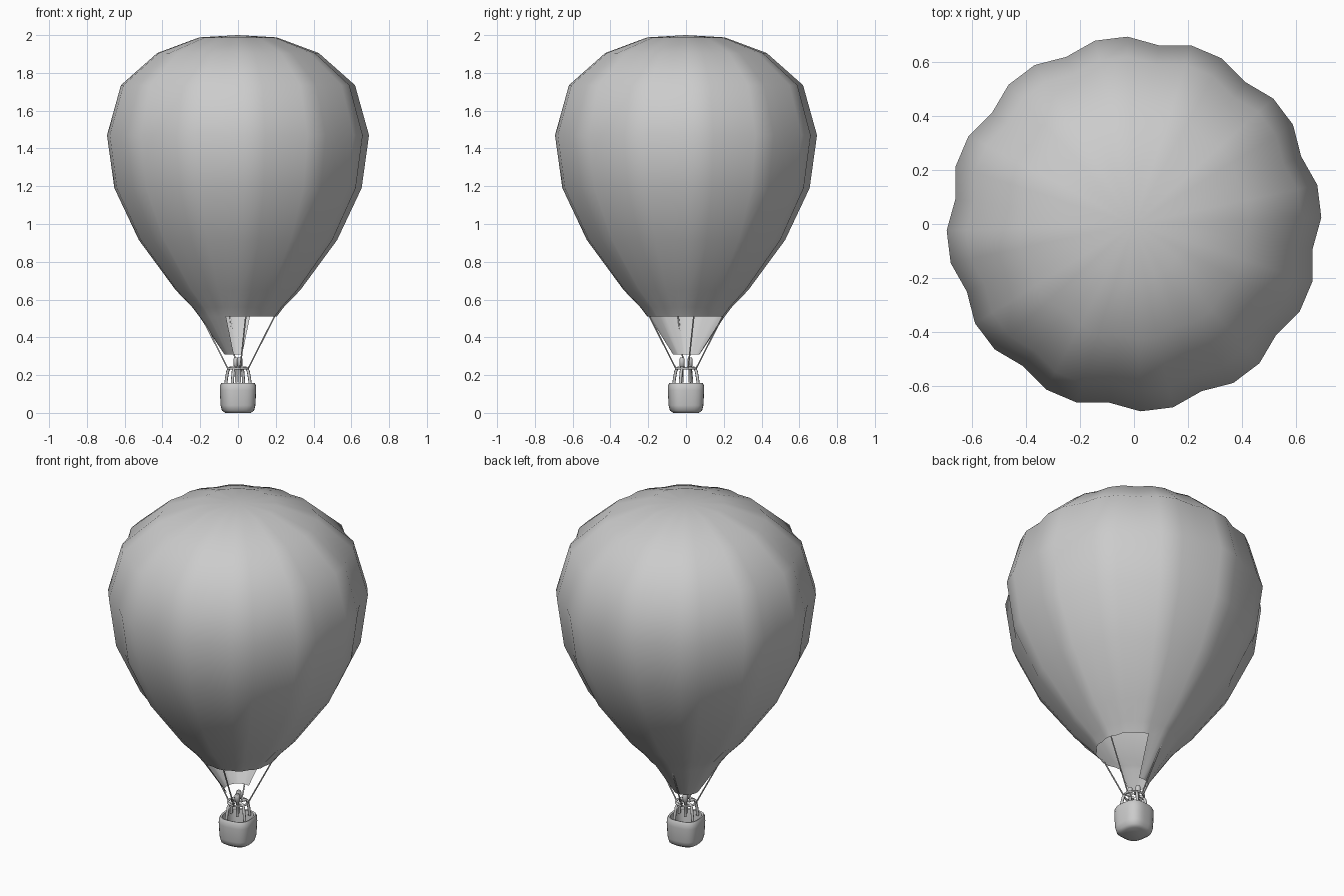
import bpy, bmesh, math
from mathutils import Vector

if "Cube" in bpy.data.objects:
    bpy.data.objects.remove(bpy.data.objects["Cube"])

SEG = 36      # 12 gores, three columns each
TURN = -8     # angle of the first seam, degrees


def finish(bm, name, angle=60):
    bmesh.ops.recalc_face_normals(bm, faces=bm.faces)
    me = bpy.data.meshes.new(name)
    bm.to_mesh(me)
    bm.free()
    ob = bpy.data.objects.new(name, me)
    bpy.context.collection.objects.link(ob)
    bpy.ops.object.select_all(action='DESELECT')
    ob.select_set(True)
    bpy.context.view_layer.objects.active = ob
    bpy.ops.object.shade_smooth_by_angle(angle=math.radians(angle))
    return ob


def polar(r, deg, z):
    a = math.radians(deg)
    return Vector((r * math.cos(a), r * math.sin(a), z))


def bridge(bm, rows, closed=True):
    for lo, hi in zip(rows, rows[1:]):
        n = len(lo)
        for i in range(n if closed else n - 1):
            j = (i + 1) % n
            bm.faces.new((lo[i], lo[j], hi[j], hi[i]))


def tube(name, points, radius, sides=8):
    # round bar swept along a path
    bm = bmesh.new()
    pts = [Vector(p) for p in points]
    rows = []
    for i, p in enumerate(pts):
        d = (pts[min(i + 1, len(pts) - 1)] - pts[max(i - 1, 0)]).normalized()
        u = d.orthogonal().normalized() if i == 0 else (u - d * u.dot(d)).normalized()
        v = d.cross(u)
        rows.append([bm.verts.new(p + radius * (u * math.cos(t) + v * math.sin(t)))
                     for t in (math.tau * k / sides for k in range(sides))])
    bridge(bm, rows)
    bm.faces.new(rows[0])
    bm.faces.new(rows[-1])
    return finish(bm, name)


def lathe(name, profile, sides, loc=(0, 0, 0), power=2, turn=0):
    # profile rings; power above 2 squares the section off
    bm = bmesh.new()
    rows = []
    for r, z in profile:
        row = []
        for k in range(sides):
            a = math.tau * k / sides
            s = (abs(math.cos(a)) ** power + abs(math.sin(a)) ** power) ** (-1 / power)
            row.append(bm.verts.new(polar(r * s, math.degrees(a) + turn, z) + Vector(loc)))
        rows.append(row)
    bridge(bm, rows)
    bm.faces.new(rows[0])
    bm.faces.new(rows[-1])
    return finish(bm, name)


# envelope: gored balloon, with a half skirt hanging on the -x side
profile = [(0.205, 0.51), (0.243, 0.56), (0.33, 0.65), (0.525, 0.915), (0.655, 1.19),
           (0.694, 1.47), (0.62, 1.735), (0.428, 1.905), (0.205, 1.988)]
bm = bmesh.new()
rows = []
for r, z in profile:
    rows.append([bm.verts.new(polar(r * (0.962 if k % 3 == 0 else 1), TURN + 10 * k, z))
                 for k in range(SEG)])
bridge(bm, rows)
crown = bm.verts.new((0, 0, 2.0))
for k in range(SEG):
    bm.faces.new((rows[-1][k], rows[-1][(k + 1) % SEG], crown))
cols = range(8, 27)
hem = [bm.verts.new(polar(0.072, TURN + 10 * k, 0.31)) for k in cols]
bridge(bm, [hem, [rows[0][k] for k in cols]], closed=False)
finish(bm, "envelope", 50)

# basket, open at the top
lathe("basket", [(0.065, 0.0), (0.083, 0.012), (0.09, 0.04), (0.094, 0.12), (0.093, 0.145),
                 (0.086, 0.158), (0.077, 0.155), (0.073, 0.13), (0.07, 0.025)],
      32, power=3, turn=8)

# burner frame: bent posts and a ring
for i in range(4):
    a = 65 + 90 * i
    tube(f"frame_post_{i + 1}", [polar(0.072, a, 0.14), polar(0.068, a, 0.18),
                                 polar(0.06, a, 0.22), polar(0.05, a, 0.237),
                                 polar(0.02, a, 0.238)], 0.008)
bpy.ops.mesh.primitive_torus_add(major_radius=0.054, minor_radius=0.006, major_segments=24,
                                 minor_segments=8, location=(0, 0, 0.235))
bpy.context.object.name = "frame_ring"
bpy.ops.object.shade_smooth()

# twin burners
for i, s in enumerate((-1, 1)):
    lathe(f"burner_{i + 1}", [(0.007, 0.16), (0.007, 0.245), (0.014, 0.25), (0.014, 0.285),
                              (0.01, 0.292)], 12, loc=(-0.01 * s, 0.021 * s, 0))

# suspension ropes
for i in range(4):
    a = 12 + 90 * i
    tube(f"rope_{i + 1}", [polar(0.055, a, 0.235), polar(0.2, a, 0.515)], 0.004, 6)
